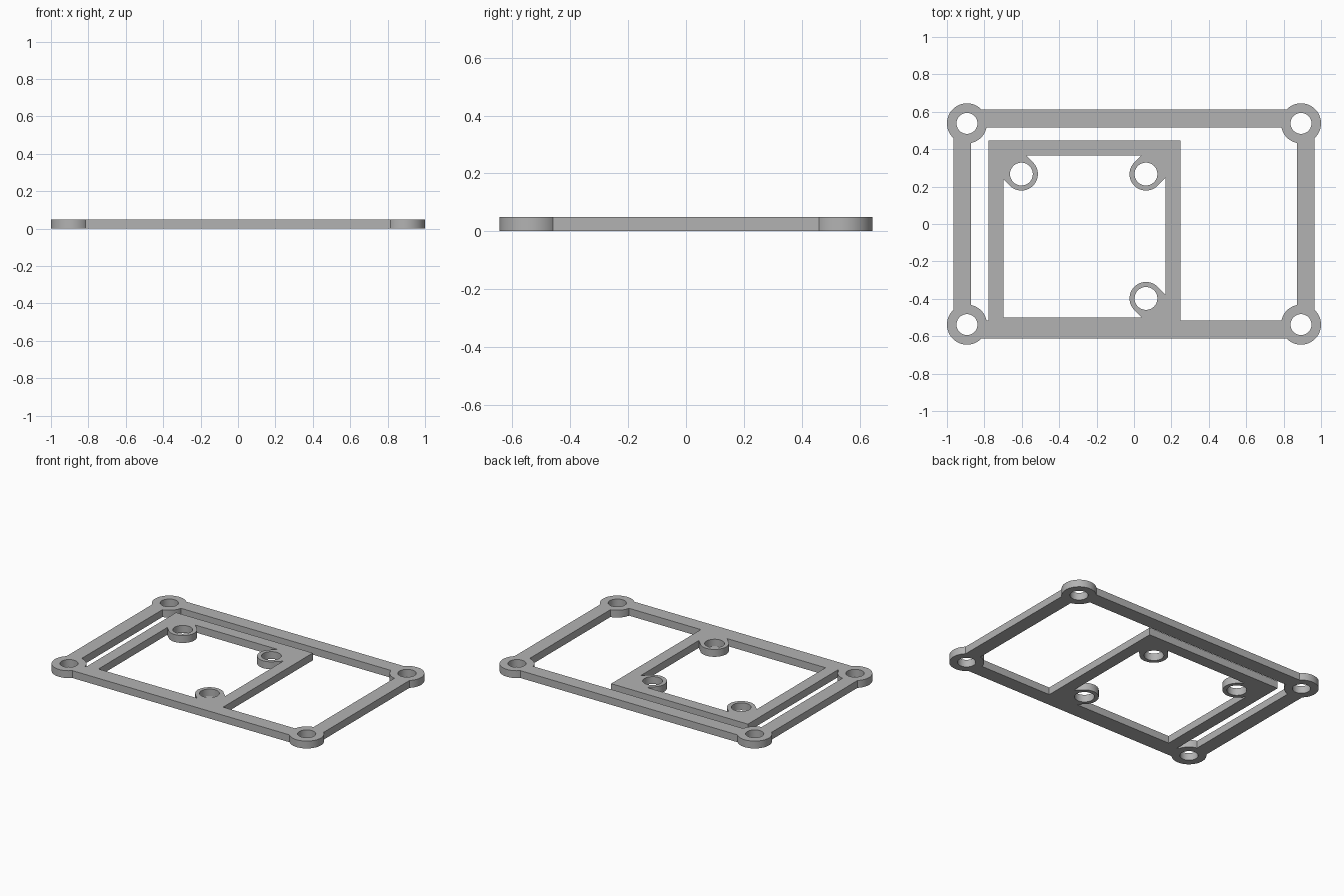
import bpy, bmesh, math
from mathutils import Matrix, Vector

cube = bpy.data.objects.get("Cube")
if cube:
    bpy.data.objects.remove(cube, do_unlink=True)

T = 0.05                       # plate thickness
BOSS_X, BOSS_Y = 0.893, 0.538  # corner boss centres
BOSS_R, BOSS_HOLE = 0.107, 0.056
TAB_R, TAB_HOLE = 0.088, 0.061

grey = bpy.data.materials.new("plain grey")
grey.use_nodes = True
colour = (0.45, 0.45, 0.45, 1)
grey.diffuse_color = colour
grey.node_tree.nodes["Principled BSDF"].inputs["Base Color"].default_value = colour


def make_object(name, bm):
    mesh = bpy.data.meshes.new(name)
    bm.to_mesh(mesh)
    bm.free()
    mesh.materials.append(grey)
    obj = bpy.data.objects.new(name, mesh)
    bpy.context.collection.objects.link(obj)
    return obj


def slab(name, outline, extra=0.0):
    """Extrude a flat outline through the plate thickness."""
    bm = bmesh.new()
    face = bm.faces.new([bm.verts.new((x, y, -extra)) for x, y in outline])
    top = bmesh.ops.extrude_face_region(bm, geom=[face])["geom"]
    bmesh.ops.translate(bm, vec=(0, 0, T + 2 * extra),
                        verts=[g for g in top if isinstance(g, bmesh.types.BMVert)])
    bmesh.ops.recalc_face_normals(bm, faces=bm.faces)
    return make_object(name, bm)


def box(name, x0, x1, y0, y1, extra=0.0):
    return slab(name, [(x0, y0), (x1, y0), (x1, y1), (x0, y1)], extra)


def disc(name, x, y, r, extra=0.0):
    steps = [math.tau * i / 64 for i in range(64)]
    return slab(name, [(x + r * math.cos(a), y + r * math.sin(a)) for a in steps], extra)


def tab(name, x, y, sx, sy, reach):
    """Round tab whose straight neck runs diagonally into a frame corner."""
    turn = math.atan2(sy, sx)
    pts = [Vector((reach, -TAB_R)), Vector((reach, TAB_R))]
    pts += [Vector((TAB_R * math.cos(a), TAB_R * math.sin(a)))
            for a in (math.pi / 2 + math.pi * i / 32 for i in range(33))]
    rot = Matrix.Rotation(turn, 2)
    return slab(name, [tuple(rot @ p + Vector((x, y))) for p in pts])


def combine(body, parts, operation):
    """Apply a boolean of each part to the body and discard the helpers."""
    for part in parts:
        part.hide_render = True
        mod = body.modifiers.new("combine", 'BOOLEAN')
        mod.operation, mod.solver, mod.object = operation, 'EXACT', part
        deps = bpy.context.evaluated_depsgraph_get()
        mesh = bpy.data.meshes.new_from_object(body.evaluated_get(deps))
        body.modifiers.clear()
        body.data = mesh
        bpy.data.objects.remove(part, do_unlink=True)


# Outer rails
plate = box("mounting_plate", -0.966, 0.966, -0.612, 0.612)
combine(plate, [box("outer_opening", -0.871, 0.871, -0.515, 0.515, 0.1)], 'DIFFERENCE')

# Inner frame sharing the front rail
combine(plate, [box("inner_frame", -0.778, 0.249, -0.612, 0.447)], 'UNION')
combine(plate, [box("inner_opening", -0.698, 0.168, -0.5, 0.366, 0.1)], 'DIFFERENCE')

# Corner bosses and the three tabs inside the inner frame
corners = [(sx * BOSS_X, sy * BOSS_Y) for sx in (-1, 1) for sy in (-1, 1)]
tabs = [(-0.602, 0.267, -1, 1), (0.064, 0.267, 1, 1), (0.064, -0.398, 1, -1)]
combine(plate, [disc("corner_boss", x, y, BOSS_R) for x, y in corners], 'UNION')
combine(plate, [tab("inner_tab", *t, 0.16) for t in tabs], 'UNION')

# Screw holes
holes = [disc("corner_hole", x, y, BOSS_HOLE, 0.1) for x, y in corners]
holes += [disc("tab_hole", t[0], t[1], TAB_HOLE, 0.1) for t in tabs]
combine(plate, holes, 'DIFFERENCE')

# Smooth round walls, crisp edges
bpy.ops.object.select_all(action='DESELECT')
plate.select_set(True)
bpy.context.view_layer.objects.active = plate
bpy.ops.object.shade_smooth_by_angle(angle=math.radians(30))
